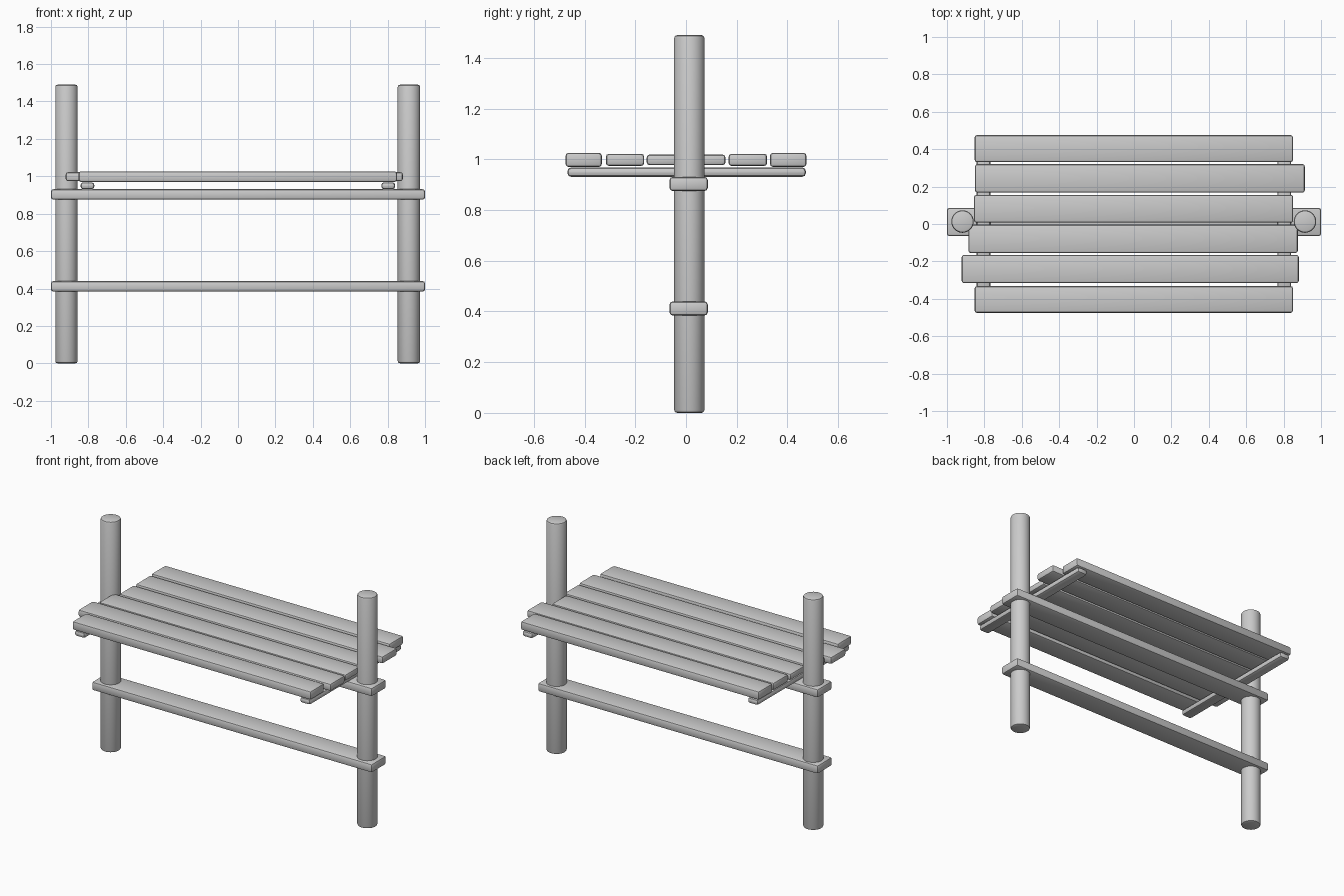
import bpy

if "Cube" in bpy.data.objects:
    bpy.data.objects.remove(bpy.data.objects["Cube"])


def finish(obj, name, bevel):
    obj.name = name
    mod = obj.modifiers.new("rounded_edges", 'BEVEL')
    mod.width = bevel
    mod.segments = 2
    mod.limit_method = 'ANGLE'
    bpy.ops.object.modifier_apply(modifier=mod.name)
    bpy.ops.object.shade_smooth_by_angle()


def board(name, x, y, z, bevel=0.012):
    lo, hi = zip(x, y, z)
    bpy.ops.mesh.primitive_cube_add(
        size=1, location=[(a + b) / 2 for a, b in zip(lo, hi)])
    obj = bpy.context.object
    obj.scale = [b - a for a, b in zip(lo, hi)]
    bpy.ops.object.transform_apply(location=False, rotation=False, scale=True)
    finish(obj, name, bevel)


# Round posts
for side, x in (("left", -0.917), ("right", 0.914)):
    bpy.ops.mesh.primitive_cylinder_add(
        vertices=32, radius=0.06, depth=1.49, location=(x, 0.013, 0.745))
    finish(bpy.context.object, side + "_post", 0.012)

# Long rails running through the posts
for name, z in (("lower_rail", 0.384), ("upper_rail", 0.875)):
    board(name, (-1, 1), (-0.065, 0.086), (z, z + 0.056), 0.013)

# Cross battens under the top
for side, x in (("left", -0.805), ("right", 0.803)):
    board(side + "_batten", (x - 0.037, x + 0.037), (-0.468, 0.473),
          (0.931, 0.968), 0.015)

# Top planks, front to back: x ends, y ends, half thickness
planks = [
    (-0.852, 0.850, -0.475, -0.332, 0.028),
    (-0.921, 0.881, -0.316, -0.165, 0.024),
    (-0.885, 0.876, -0.155, -0.004, 0.021),
    (-0.855, 0.851, 0.007, 0.156, 0.021),
    (-0.850, 0.913, 0.168, 0.320, 0.024),
    (-0.852, 0.850, 0.331, 0.475, 0.028),
]
for i, (x0, x1, y0, y1, t) in enumerate(planks, 1):
    board(f"top_plank_{i}", (x0, x1), (y0, y1), (0.998 - t, 0.998 + t))
